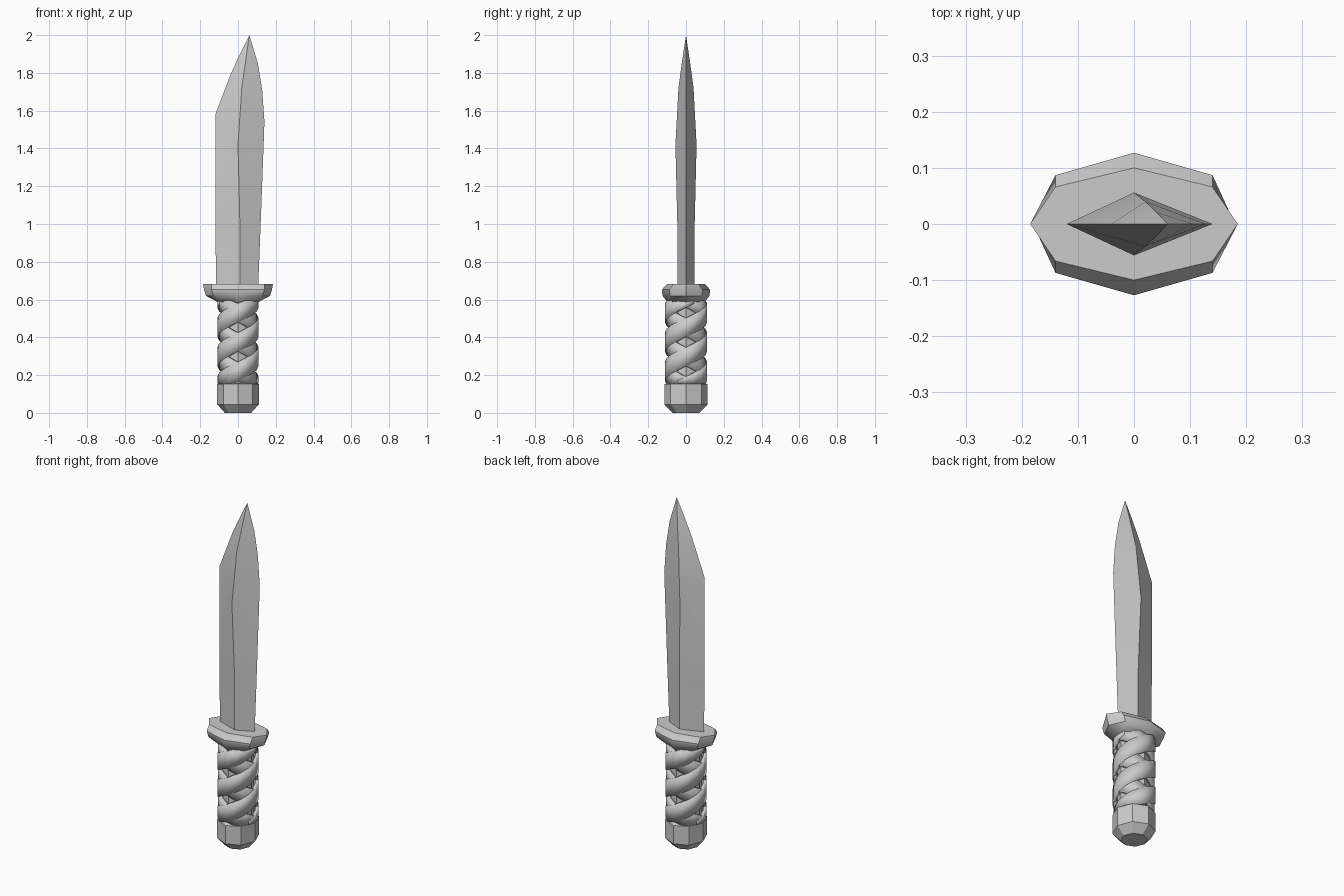
import bpy, bmesh, math

if "Cube" in bpy.data.objects:
    bpy.data.objects.remove(bpy.data.objects["Cube"])


def finish(bm, name, angle=None):
    bmesh.ops.remove_doubles(bm, verts=bm.verts, dist=1e-5)
    bmesh.ops.recalc_face_normals(bm, faces=bm.faces)
    me = bpy.data.meshes.new(name)
    bm.to_mesh(me)
    bm.free()
    ob = bpy.data.objects.new(name, me)
    bpy.context.collection.objects.link(ob)
    bpy.context.view_layer.objects.active = ob
    ob.select_set(True)
    if angle:
        bpy.ops.object.shade_smooth_by_angle(angle=math.radians(angle))
    ob.select_set(False)
    return ob


def loft(rings, name, angle=None, cap_end=True):
    bm = bmesh.new()
    rows = [[bm.verts.new(p) for p in r] for r in rings]
    n = len(rows[0])
    for a, b in zip(rows, rows[1:]):
        for i in range(n):
            j = (i + 1) % n
            bm.faces.new((a[i], a[j], b[j], b[i]))
    bm.faces.new(rows[0])
    if cap_end:
        bm.faces.new(rows[-1])
    return finish(bm, name, angle)


def octagon(rx, ry, z):
    return [(rx * math.cos(k * math.pi / 4), ry * math.sin(k * math.pi / 4), z)
            for k in range(8)]


# Blade: clipped back edge, ridge line (with thickness) and curved cutting edge
back = [(-.115, .62), (-.12, 1.0), (-.12, 1.58), (-.04, 1.79), (.01, 1.9)]
ridge = [(.01, .045, .62), (.01, .046, 1.0), (0, .056, 1.42),
         (.02, .04, 1.72), (.04, .021, 1.86)]
edge = [(.105, .62), (.12, 1.0), (.14, 1.54), (.128, 1.71), (.105, 1.85)]
rings = [[(b[0], 0, b[1]), (r[0], -r[1], r[2]), (e[0], 0, e[1]), (r[0], r[1], r[2])]
         for b, r, e in zip(back, ridge, edge)]
rings.append([(.06, 0, 2.0)] * 4)
bm = bmesh.new()
rows = [[bm.verts.new(p) for p in r] for r in rings[:-1]]
tip = bm.verts.new((.06, 0, 2.0))
for a, b in zip(rows, rows[1:]):
    for i in range(4):
        j = (i + 1) % 4
        bm.faces.new((a[i], a[j], b[j], b[i]))
for i in range(4):
    bm.faces.new((rows[-1][i], rows[-1][(i + 1) % 4], tip))
bm.faces.new(rows[0])
finish(bm, "blade", 25)


# Guard: stretched octagon flaring upward
def guard_ring(tip_x, mid_x, mid_y, top_y, z):
    return [(tip_x, 0, z), (mid_x, mid_y, z), (0, top_y, z), (-mid_x, mid_y, z),
            (-tip_x, 0, z), (-mid_x, -mid_y, z), (0, -top_y, z), (mid_x, -mid_y, z)]


loft([guard_ring(.10, .075, .068, .095, .583),
      guard_ring(.17, .13, .085, .125, .62),
      guard_ring(.18, .14, .087, .127, .652),
      guard_ring(.185, .14, .066, .10, .683)], "guard", 40)

# Grip core
loft([octagon(.086, .086, .12), octagon(.086, .086, .6)], "grip_core")

# Pommel
loft([octagon(.07, .07, 0), octagon(.11, .115, .045),
      octagon(.11, .115, .152), octagon(.098, .1, .158)], "pommel", 30)

# Wrap bands: two crossing pairs of helical straps, trimmed at the grip ends
PITCH, HALF, LOW, HIGH, SEG = .31, .05, .155, .595, 16


def strap(direction, start, radius, name):
    bm = bmesh.new()
    prev = None
    for k in range(-SEG, 2 * SEG + 1):
        t = k / SEG
        ang = -math.pi / 2 + direction * t * 2 * math.pi
        z = start + PITCH * t
        lo, hi = max(z - HALF, LOW), min(z + HALF, HIGH)
        if hi - lo < .004:
            prev = None
            continue
        x, y = radius * math.cos(ang), radius * 1.03 * math.sin(ang)
        cur = [bm.verts.new((x, y, lo)), bm.verts.new((x, y, hi))]
        if prev:
            quad = (prev[0], cur[0], cur[1], prev[1])
            bm.faces.new(quad if direction > 0 else quad[::-1])
        prev = cur
    ob = finish(bm, name, 40)
    mod = ob.modifiers.new("thickness", 'SOLIDIFY')
    mod.thickness = .016
    mod.offset = 0


for d, r in ((1, .101), (-1, .097)):
    for s in range(2):
        strap(d, .22 + s * PITCH / 2, r, f"grip_strap_{'right' if d > 0 else 'left'}_{s + 1}")
